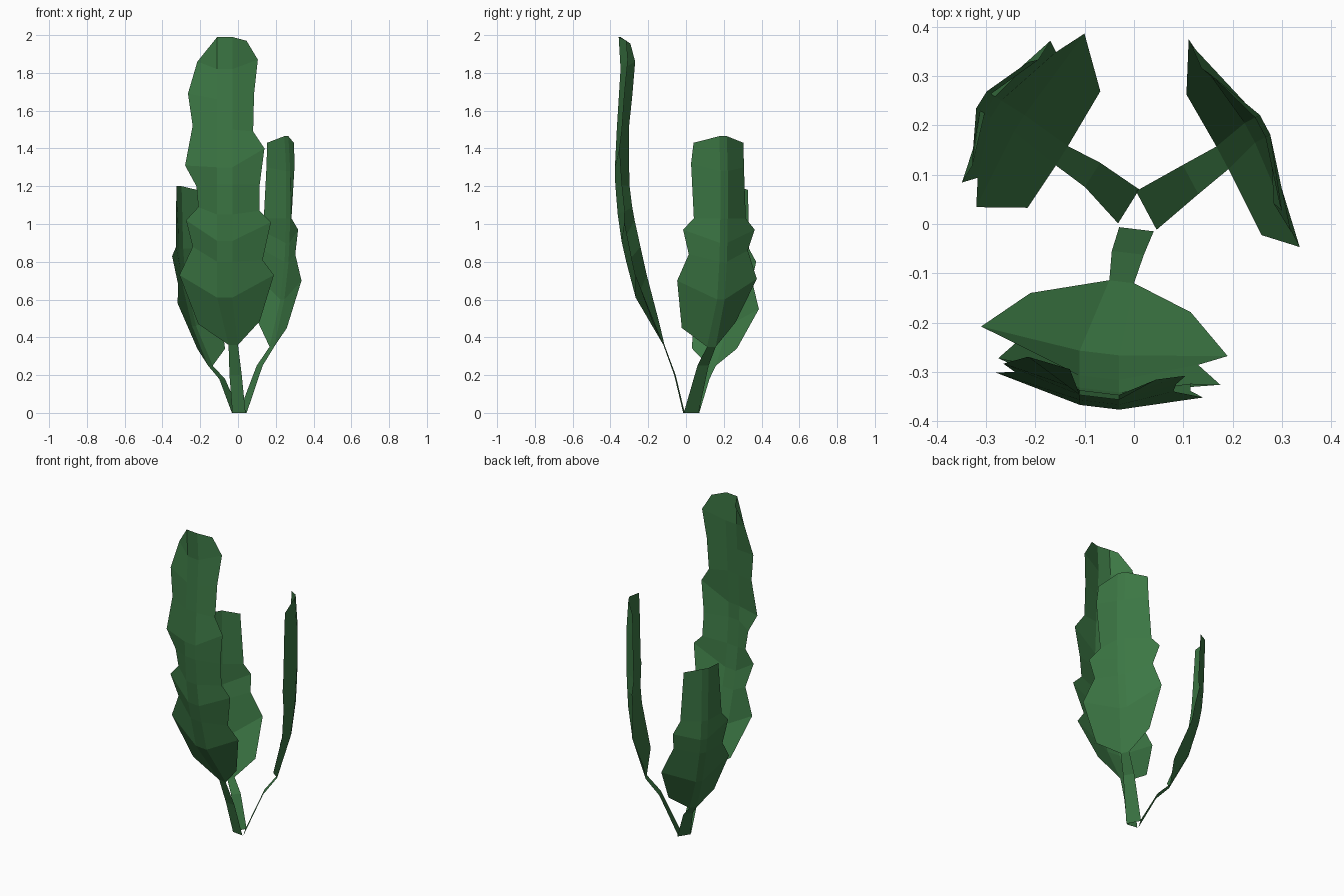
import bpy, bmesh

green = bpy.data.materials.new("leaf_green")
green.diffuse_color = (0.045, 0.185, 0.058, 1)


def leaf(name, side, out, mids, stem, blade):
    """stem rows: z, left, right, depth
    blade rows: left z, left, right z, right, edge depth, rib z, rib depth
    (left/right run along 'side', depth runs along 'out')"""
    bm = bmesh.new()

    def vert(s, d, z):
        return bm.verts.new((s * side[0] + d * out[0], s * side[1] + d * out[1], z))

    # narrow stalk
    stalk = [(vert(l, d, z), vert(r, d, z)) for z, l, r, d in stem]
    for (a, b), (c, e) in zip(stalk, stalk[1:]):
        bm.faces.new((a, b, e, c))

    # blade with two rib columns, starting from the end of the stalk
    rows = []
    for i, (zl, l, zr, r, de, zm, dm) in enumerate(blade):
        if i == 0:
            ribs = stalk[-1]
        else:
            ribs = [vert(m, dm, zm) for m in mids]
        rows.append((vert(l, de, zl), *ribs, vert(r, de, zr)))
    for lo, hi in zip(rows, rows[1:]):
        for k in range(3):
            bm.faces.new((lo[k], lo[k + 1], hi[k + 1], hi[k]))
    # close the lower corners of the first row
    bmesh.ops.remove_doubles(bm, verts=bm.verts, dist=0.0005)

    mesh = bpy.data.meshes.new(name)
    bm.to_mesh(mesh)
    bm.free()
    mesh.materials.append(green)
    bpy.context.collection.objects.link(bpy.data.objects.new(name, mesh))


# tall leaf at the front
leaf("tall_front_leaf", (1, -0.12), (0, -1), (-0.11, -0.03),
     [(0, -0.03, 0.04, 0.01), (0.2, -0.045, 0.02, 0.06), (0.36, -0.05, 0.0, 0.12)],
     [(0.47, -0.21, 0.485, 0.115, 0.165, 0.36, 0.12),
      (0.73, -0.31, 0.73, 0.19, 0.245, 0.61, 0.27),
      (0.88, -0.24, 0.81, 0.13, 0.27, 0.80, 0.32),
      (1.02, -0.275, 1.01, 0.175, 0.305, 0.91, 0.345),
      (1.09, -0.21, 1.07, 0.115, 0.31, 1.05, 0.365),
      (1.20, -0.22, 1.21, 0.115, 0.325, 1.21, 0.378),
      (1.31, -0.28, 1.40, 0.14, 0.335, 1.30, 0.38),
      (1.52, -0.24, 1.49, 0.08, 0.33, 1.50, 0.37),
      (1.69, -0.265, 1.69, 0.085, 0.315, 1.66, 0.36),
      (1.86, -0.215, 1.87, 0.105, 0.295, 1.82, 0.35),
      (1.955, -0.13, 1.97, 0.045, 0.31, 1.99, 0.36)])

# medium leaf at the back right
leaf("medium_right_leaf", (-0.47, 0.88), (0.88, 0.47), (0.03, 0.075),
     [(0, -0.032, 0.057, 0.035), (0.25, -0.008, 0.059, 0.144), (0.35, 0.008, 0.06, 0.222)],
     [(0.45, -0.142, 0.48, 0.182, 0.218, 0.35, 0.222),
      (0.70, -0.20, 0.71, 0.279, 0.275, 0.60, 0.295),
      (0.84, -0.13, 0.86, 0.225, 0.275, 0.80, 0.32),
      (0.97, -0.164, 0.97, 0.267, 0.274, 0.90, 0.325),
      (1.03, -0.097, 1.03, 0.215, 0.27, 1.03, 0.33),
      (1.32, -0.118, 1.30, 0.20, 0.278, 1.28, 0.33),
      (1.43, -0.104, 1.43, 0.196, 0.28, 1.465, 0.319)])

# short leaf at the back left
leaf("short_left_leaf", (-0.53, -0.85), (-0.85, 0.53), (-0.07, -0.03),
     [(0, -0.065, 0.016, 0.028), (0.18, -0.069, -0.011, 0.124), (0.25, -0.063, -0.017, 0.197)],
     [(0.34, -0.192, 0.34, 0.086, 0.20, 0.25, 0.197),
      (0.55, -0.274, 0.58, 0.14, 0.289, 0.46, 0.305),
      (0.70, -0.212, 0.68, 0.088, 0.318, 0.66, 0.36),
      (0.80, -0.225, 0.83, 0.113, 0.34, 0.75, 0.375),
      (0.87, -0.18, 0.88, 0.073, 0.34, 0.87, 0.385),
      (1.18, -0.165, 1.20, 0.047, 0.355, 1.20, 0.395)])
